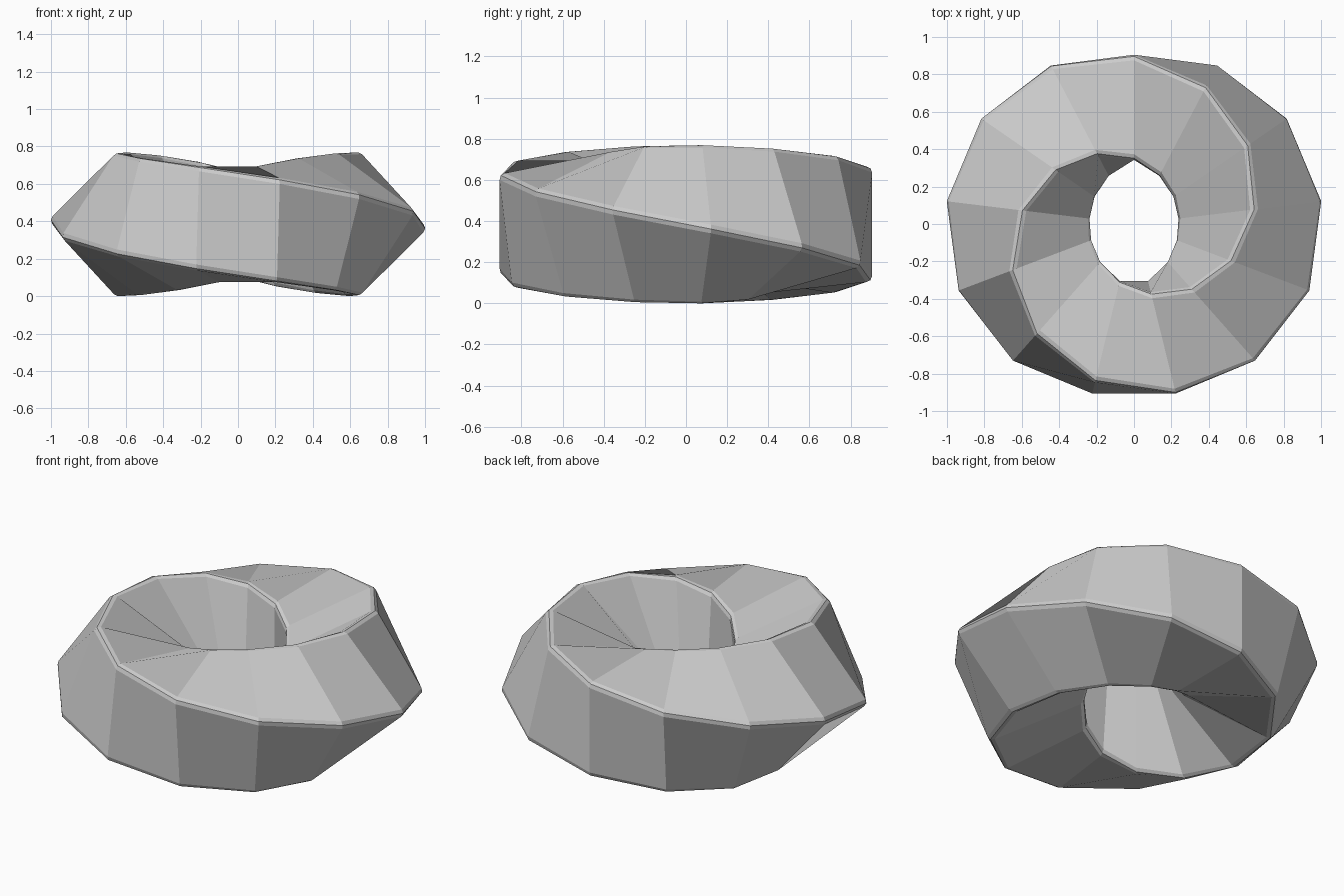
import bpy, bmesh
from math import sin, cos, pi, radians

if "Cube" in bpy.data.objects:
    bpy.data.objects.remove(bpy.data.objects["Cube"])

SEGMENTS = 13      # sides around the ring
RING_R = 0.624     # centre radius
HALF = 0.281       # half width of the square section
BEVEL = 0.03       # rounded corner radius

# square section with two-step rounded corners (12 points)
profile = []
for c in range(4):
    mid = pi / 4 + c * pi / 2
    cx = (HALF - BEVEL) * 2 ** 0.5 * cos(mid)
    cz = (HALF - BEVEL) * 2 ** 0.5 * sin(mid)
    for off in (-pi / 4, 0, pi / 4):
        profile.append((cx + BEVEL * cos(mid + off), cz + BEVEL * sin(mid + off)))

# sweep the section around the ring, giving it half a turn of twist
bm = bmesh.new()
rings = []
for i in range(SEGMENTS):
    turn = 2 * pi * i / SEGMENTS
    theta, twist = radians(90) + turn, -turn / 2
    ring = []
    for u, w in profile:
        r = RING_R + u * cos(twist) - w * sin(twist)
        z = u * sin(twist) + w * cos(twist)
        ring.append(bm.verts.new((r * cos(theta), r * sin(theta), z)))
    rings.append(ring)

# close the ring: the last section meets the first rotated by half a turn
n = len(profile)
rings.append([rings[0][(j + n // 2) % n] for j in range(n)])
for a, b in zip(rings, rings[1:]):
    for j in range(n):
        k = (j + 1) % n
        bm.faces.new((a[j], b[j], b[k], a[k]))
bmesh.ops.recalc_face_normals(bm, faces=bm.faces)

# stand on the ground
low = min(v.co.z for v in bm.verts)
bmesh.ops.translate(bm, verts=bm.verts, vec=(0, 0, -low))

mesh = bpy.data.meshes.new("twisted_ring")
bm.to_mesh(mesh)
bm.free()
bpy.context.collection.objects.link(bpy.data.objects.new("twisted_ring", mesh))
